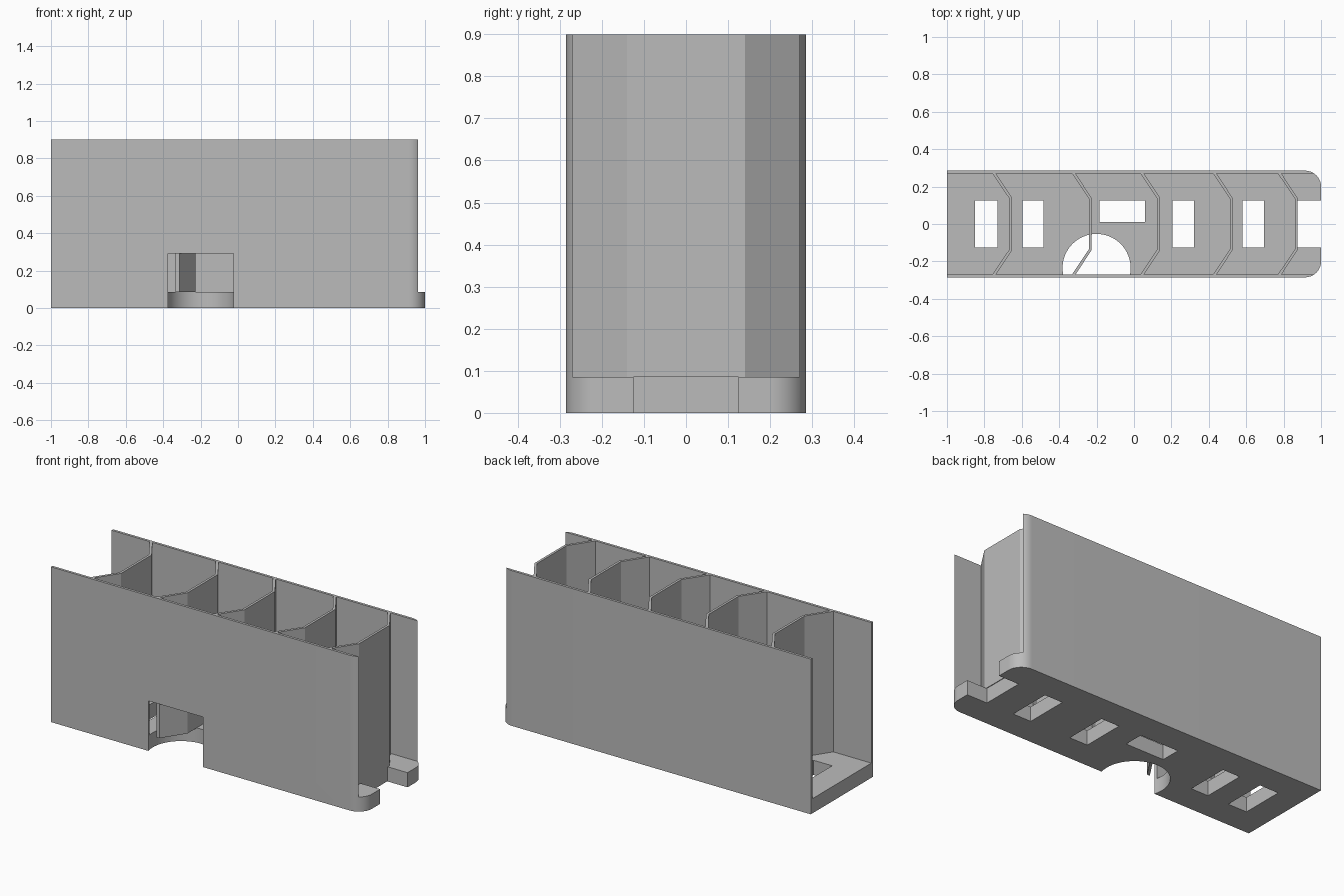
import bpy
import bmesh
import math

if "Cube" in bpy.data.objects:
    bpy.data.objects.remove(bpy.data.objects["Cube"], do_unlink=True)

HALF_W, WALL, FLOOR, HEIGHT, CORNER = 0.285, 0.015, 0.085, 0.9, 0.085
INNER = HALF_W - WALL

grey = bpy.data.materials.new("plain grey")
grey.use_nodes = True
grey.diffuse_color = (0.5, 0.5, 0.5, 1)
grey.node_tree.nodes["Principled BSDF"].inputs["Base Color"].default_value = (0.5, 0.5, 0.5, 1)


def prism(name, outline, z0, z1):
    """Extrude a counter-clockwise outline from z0 to z1."""
    bm = bmesh.new()
    face = bm.faces.new([bm.verts.new((x, y, z0)) for x, y in outline])
    top = bmesh.ops.extrude_face_region(bm, geom=[face])["geom"]
    bmesh.ops.translate(bm, vec=(0, 0, z1 - z0),
                        verts=[v for v in top if isinstance(v, bmesh.types.BMVert)])
    bmesh.ops.recalc_face_normals(bm, faces=bm.faces)
    mesh = bpy.data.meshes.new(name)
    bm.to_mesh(mesh)
    bm.free()
    mesh.materials.append(grey)
    obj = bpy.data.objects.new(name, mesh)
    bpy.context.collection.objects.link(obj)
    return obj


def rectangle(x0, x1, y0, y1):
    return [(x0, y0), (x1, y0), (x1, y1), (x0, y1)]


def arc(cx, cy, r, start, end, steps):
    angles = [math.radians(start + (end - start) * i / steps) for i in range(steps + 1)]
    return [(cx + r * math.cos(a), cy + r * math.sin(a)) for a in angles]


def cut(target, outline, z0, z1):
    cutter = prism("cutter", outline, z0, z1)
    cutter.hide_render = True
    mod = target.modifiers.new("cut", "BOOLEAN")
    mod.operation = "DIFFERENCE"
    mod.solver = "EXACT"
    mod.object = cutter
    bpy.context.view_layer.objects.active = target
    bpy.ops.object.modifier_apply(modifier=mod.name)
    bpy.data.objects.remove(cutter, do_unlink=True)


# Tray body: floor and side walls sharing one outline, rounded at one end
cx, cy = 1 - CORNER, HALF_W - CORNER
outline = [(-1, -HALF_W)] + arc(cx, -cy, CORNER, -90, 0, 16)
outline += arc(cx, cy, CORNER, 0, 90, 16) + [(-1, HALF_W)]
body = prism("tray_body", outline, 0, HEIGHT)
cut(body, rectangle(-1.1, 1.1, -INNER, INNER), FLOOR, 1)

# Floor windows and the open end notch
for x0, x1, y0 in [(-0.85, -0.73, -0.125), (-0.595, -0.485, -0.125), (-0.185, 0.06, 0.01),
                   (0.205, 0.32, -0.125), (0.58, 0.695, -0.125), (0.87, 1.1, -0.125)]:
    cut(body, rectangle(x0, x1, y0, 0.125), -0.1, 0.2)

# Round finger cutout through the floor and the front wall
cut(body, arc(-0.2, -0.235, 0.182, 0, 354.375, 63), -0.1, 0.29)

bpy.ops.object.select_all(action="DESELECT")
body.select_set(True)
bpy.context.view_layer.objects.active = body
bpy.ops.object.shade_smooth_by_angle(angle=math.radians(30))

# Chevron dividers between the walls
end = INNER + 0.002
for i, x in enumerate([-0.652, -0.227, 0.139, 0.527, 0.874]):
    front = [(x - 0.087, -end), (x, -0.14), (x, 0.14), (x - 0.087, end)]
    back = [(x - 0.106, end), (x - 0.014, 0.135), (x - 0.014, -0.135), (x - 0.106, -end)]
    prism(f"divider_{i + 1}", front + back, FLOOR, HEIGHT)
